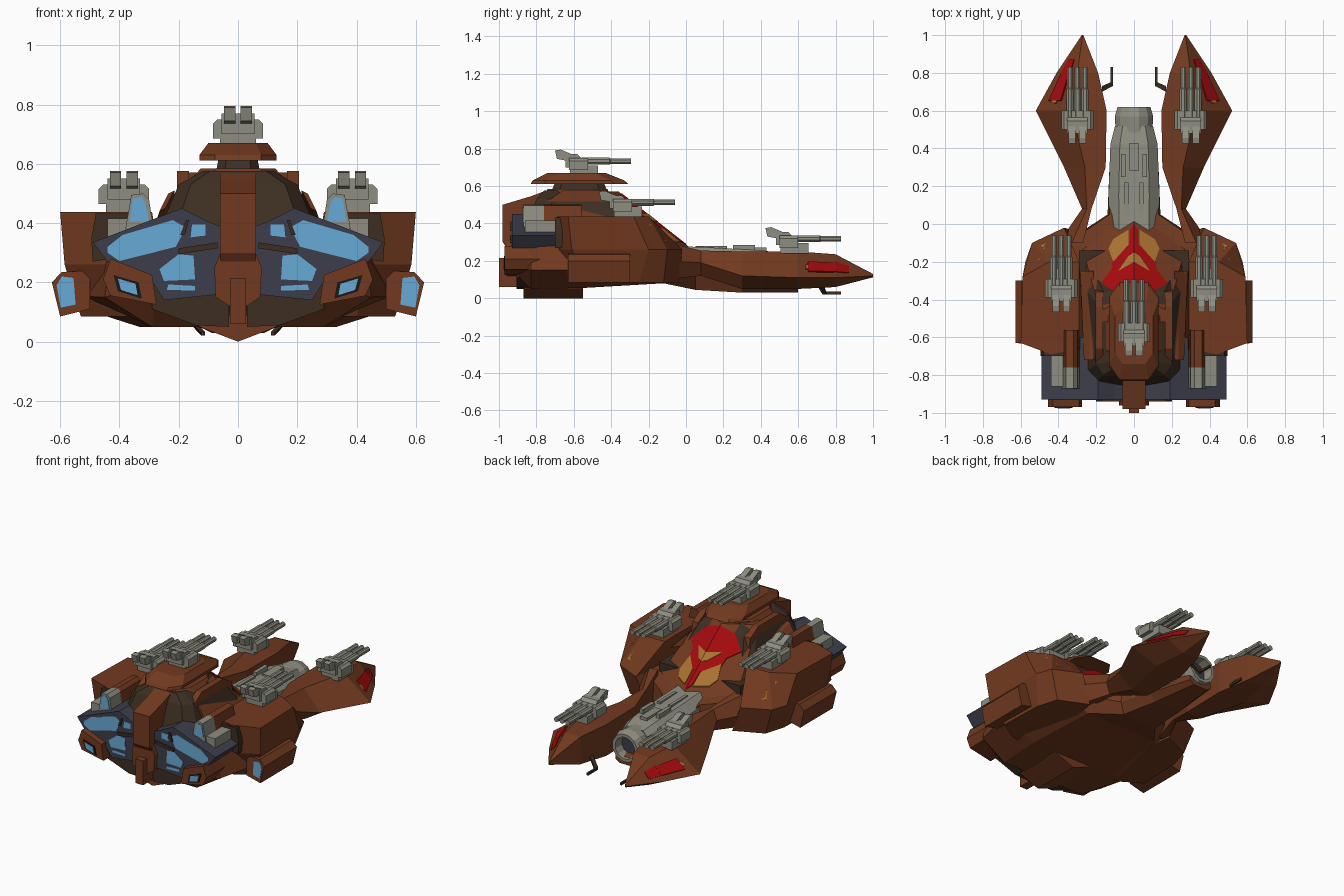
import bpy, bmesh, math
from mathutils import Vector

if "Cube" in bpy.data.objects:
    bpy.data.objects.remove(bpy.data.objects["Cube"])


def material(name, rgb):
    m = bpy.data.materials.new(name)
    m.diffuse_color = (*rgb, 1)
    m.use_nodes = True
    m.node_tree.nodes["Principled BSDF"].inputs["Base Color"].default_value = m.diffuse_color
    return m


BROWN = material("rust brown", (0.168, 0.042, 0.014))
DARK = material("dark brown", (0.046, 0.027, 0.016))
GREY = material("warm grey", (0.27, 0.27, 0.22))
SLATE = material("slate", (0.048, 0.048, 0.072))
BLUE = material("light blue", (0.14, 0.40, 0.68))
RED = material("red", (0.37, 0.003, 0.004))
OCHRE = material("ochre", (0.40, 0.17, 0.03))
BLACK = material("black", (0.01, 0.009, 0.008))


def loft(name, solids, mat, mirror=False):
    """Each solid is a list of rings of 3D points, skinned and capped."""
    bm = bmesh.new()
    for rings in solids:
        for s in ((1, -1) if mirror else (1,)):
            vs = [[bm.verts.new((s * p[0], p[1], p[2])) for p in r] for r in rings]
            n = len(vs[0])
            for a, b in zip(vs, vs[1:]):
                for i in range(n):
                    j = (i + 1) % n
                    bm.faces.new((a[i], a[j], b[j], b[i]))
            bm.faces.new(vs[0])
            bm.faces.new(vs[-1])
    bmesh.ops.recalc_face_normals(bm, faces=bm.faces)
    me = bpy.data.meshes.new(name)
    bm.to_mesh(me)
    bm.free()
    me.materials.append(mat)
    ob = bpy.data.objects.new(name, me)
    bpy.context.collection.objects.link(ob)
    return ob


def rings_y(pts, y0, y1):          # (x, z) outline pushed along y
    return [[(x, y, z) for x, z in pts] for y in (y0, y1)]


def rings_x(pts, x0, x1):          # (y, z) outline pushed along x
    return [[(x, y, z) for y, z in pts] for x in (x0, x1)]


def box(x0, x1, y0, y1, z0, z1):
    return rings_y([(x0, z0), (x1, z0), (x1, z1), (x0, z1)], y0, y1)


def lathe_y(x, z, prof, n):        # (radius, y) profile around a y axis
    return [[(x + r * math.cos(2 * math.pi * (i + .5) / n), y,
              z + r * math.sin(2 * math.pi * (i + .5) / n)) for i in range(n)] for r, y in prof]


def both(half, y):                 # mirrored section from the right half
    return [(x, y, z) for x, z in half] + [(-x, y, z) for x, z in reversed(half)]


def plate(c):                      # thin plate over four corners
    c = [Vector(p) for p in c]
    n = (c[2] - c[0]).cross(c[3] - c[1]).normalized() * .0045
    return [[p - n for p in c], [p + n for p in c]]


def patch(a, b, c, d, u0, u1, v0, v1):   # plate on part of a four-sided face
    a, b, c, d = map(Vector, (a, b, c, d))
    f = lambda u, v: a.lerp(b, u).lerp(d.lerp(c, u), v)
    return plate([f(u0, v0), f(u1, v0), f(u1, v1), f(u0, v1)])


# --- lower hull, keel and dark core ---
belly = [(-.90, .38, .36, .28, .26, .12), (-.83, .43, .45, .29, .30, .05), (-.55, .45, .52, .30, .30, .055),
         (-.12, .38, .40, .25, .27, .08), (.05, .13, .14, .12, .24, .045), (.3, .12, .13, .09, .15, .03),
         (.6, .08, .08, .05, .08, .03)]
loft("lower_hull", [[both([(t, zt), (m, .4 * zt + .6 * zb), (b, zb)], y) for y, t, m, b, zt, zb in belly]], BROWN)
loft("keel", [[[(-.16, y, .09), (-.13, y, .05), (0, y, 0), (.13, y, .05), (.16, y, .09)] for y in (-.87, -.55)]], BROWN)
loft("hull_core", [box(-.29, .29, -.88, -.14, .15, .33)], DARK)
loft("rear_panel", [rings_y([(.03, .05), (.14, .055), (.29, .11), (.29, .28), (.03, .28)], -.905, -.80)], DARK, True)


# --- tower: dark upper hull, neck and overhanging cap ---
def plan(hw, y0, y1, z, c=.4):     # octagonal plan ring
    k = hw * (1 - c)
    e = hw * c * 1.4
    return [(-k, y0, z), (k, y0, z), (hw, y0 + e, z), (hw, y1 - e, z),
            (k, y1, z), (-k, y1, z), (-hw, y1 - e, z), (-hw, y0 + e, z)]


loft("upper_hull", [[plan(.29, -.88, -.22, .32, .2), plan(.20, -.80, -.36, .53, .2),
                     plan(.12, -.76, -.42, .575, .2)]], DARK)
loft("tower_shoulder", [[plan(.17, -.76, -.40, .535), plan(.125, -.74, -.42, .585)]], BROWN)
loft("tower_neck", [[plan(.075, -.72, -.42, .57), plan(.065, -.70, -.44, .62)]], DARK)
loft("tower_cap", [[plan(.13, -.83, -.31, .612), plan(.13, -.82, -.33, .63), plan(.10, -.74, -.43, .67)]], BROWN)
loft("tower_fins", [rings_x([(-.80, .40), (-.74, .52), (-.66, .575), (-.44, .575), (-.36, .53), (-.34, .44)],
                            .165, .205)], BROWN, True)
loft("tower_side_ribs", [[[(x, -.72, z), (x + .03, -.72, z - .06), (x + .05, -.25, z - .12), (x, -.25, z - .1)]
                          for x, z in ((.215, .51), (.235, .50))]], BROWN, True)

# --- rear spine ---
loft("rear_spine", [rings_x([(-.96, .27), (-.98, .30), (-.98, .50), (-.83, .545), (-.75, .575), (-.58, .575),
                             (-.58, .27)], -.06, .06)], BROWN)
loft("spine_foot", [rings_y([(-.055, .31), (.055, .31), (.08, .25), (.075, .15), (.03, .12), (-.03, .12),
                             (-.075, .15), (-.08, .25)], -.96, -.8),
                    box(-.027, .027, -1.0, -.9, .06, .215)], BROWN)

# --- pointed glacis with red and ochre paint ---
loft("glacis", [[[(0, .06, .24), (.28, -.10, .24), (.30, -.5, .24), (0, -.5, .24)],
                 [(0, -.36, .57), (.18, -.463, .57), (.18, -.52, .57), (0, -.52, .57)]]], BROWN, True)
slope = lambda x, y: .24 + .786 * (.06 - .571 * x - y)


def paint(pts, lift=.004):
    return [[(x, y, slope(x, y) + d) for x, y in pts] for d in (-.002, lift)]


loft("glacis_red", [paint([(0, .0), (.02, -.03), (.025, -.11), (.11, -.15), (.12, -.24), (.175, -.31), (.185, -.375),
                           (.0, -.345)])], RED, True)
loft("glacis_ochre", [paint([(.03, -.03), (.11, -.08), (.135, -.13), (.11, -.2), (.03, -.11)], .006),
                      paint([(0, -.15), (.03, -.17), (.085, -.25), (0, -.20)], .006)], OCHRE, True)

# --- wings ---
top = [(.29, -.66), (.44, -.69), (.60, -.63), (.59, -.28), (.45, -.2), (.29, -.2)]
mid = [(.26, -.70), (.44, -.69), (.585, -.61), (.575, -.2), (.54, -.1), (.37, -.02)]
low = [(.20, -.66), (.40, -.62), (.53, -.54), (.52, -.25), (.48, -.12), (.30, -.04)]
wing = [[(x, y, z) for x, y in r] for r, z in ((top, .438), (mid, .26), (low, .085))]
loft("wings", [wing], BROWN, True)
T, M = wing[0], wing[1]
loft("wing_rear_vents", [rings_y([(.30, .30), (.49, .27), (.495, .345), (.48, .432), (.30, .432)], -.70, -.66)],
     DARK, True)
loft("wing_ochre", [patch(T[5], T[4], M[4], M[5], .45, .85, .2, .75),
                    patch(T[4], T[3], M[3], M[4], .2, .45, .25, .7),
                    patch(T[4], T[3], M[3], M[4], .65, .8, .4, .65)], OCHRE, True)
pod = [(.50, .24), (.595, .235), (.628, .20), (.60, .085), (.50, .11)]
loft("wing_pods", [rings_y(pod, -.63, -.30)], BROWN, True)
loft("wing_pod_windows", [rings_y([(.555, .215), (.595, .22), (.612, .19), (.598, .115), (.548, .125)],
                                  -.633, -.626)], BLUE, True)

# --- engine blocks at the rear ---
loft("engine_frames", [rings_y([(.06, .16), (.06, .39), (.10, .405), (.19, .45), (.49, .335), (.44, .27), (.30, .22),
                                (.25, .14)], -.93, -.6)], SLATE, True)
panes = [[(.44, .30), (.44, .32), (.39, .36), (.22, .41), (.175, .385), (.21, .32), (.40, .272)],
         [(.11, .358), (.11, .395), (.155, .395), (.16, .352)],
         [(.145, .21), (.15, .29), (.20, .295), (.265, .245), (.25, .205)],
         [(.145, .172), (.145, .188), (.235, .193), (.24, .175)]]
loft("engine_windows", [rings_y(p, -.933, -.928) for p in panes], BLUE, True)
strips = [[(.18, .36), (.165, .41), (.175, .41), (.195, .36)], [(.07, .315), (.07, .335), (.20, .315), (.20, .295)]]
loft("engine_dividers", [rings_y(p, -.94, -.928) for p in strips], DARK, True)
loft("engine_lower_pods", [rings_y([(.455, .21), (.43, .28), (.29, .225), (.275, .125), (.43, .155)], -.97, -.6)],
     BROWN, True)
win = [(.42, .225), (.335, .20), (.325, .145), (.405, .17)]
loft("pod_window_frames", [rings_y(win, -.974, -.967)], BLACK, True)
cx, cz = .371, .185
loft("pod_windows", [rings_y([(cx + .7 * (x - cx), cz + .7 * (z - cz)) for x, z in win], -.977, -.971)], BLUE, True)
nac = [(.285, .38), (.30, .48), (.32, .50), (.36, .495), (.38, .38)]
loft("engine_nacelles", [rings_y(nac, -.87, -.76), box(.375, .44, -.86, -.64, .33, .415)], GREY, True)
loft("nacelle_covers", [rings_y(nac, -.77, -.56)], BROWN, True)
loft("nacelle_windows", [rings_y([(.30, .405), (.312, .47), (.325, .488), (.354, .483), (.366, .405)],
                                 -.874, -.868)], BLUE, True)

# --- nose cannon ---
nose = [(-.06, .13, .28, .10), (.15, .135, .27, .06), (.42, .125, .255, .05), (.52, .10, .235, .06)]
loft("nose_body", [[both([(.6 * w, zt), (w, zt - .05), (w, zb + .05), (.6 * w, zb)], y) for y, w, zt, zb in nose]], GREY)
loft("nose_muzzle", [lathe_y(0, .145, [(.10, .48), (.105, .57), (.09, .62), (.07, .62), (.065, .55)], 12)], GREY)
loft("nose_bore", [lathe_y(0, .145, [(.066, .552), (.066, .558)], 12)], SLATE)
loft("nose_details", [box(.045, .07, .25, .37, .25, .285), box(.03, .05, .05, .22, .26, .28)], GREY, True)
loft("nose_hatch", [box(-.025, .025, .28, .43, .24, .272)], GREY)

# --- front prongs: y, inner x, ridge x, outer x, top z, outer z, bottom z ---
stations = [(-.10, .27, .33, .40, .30, .20, .10), (.08, .225, .25, .275, .255, .19, .12),
            (.30, .15, .26, .37, .25, .12, .05), (.60, .145, .33, .52, .25, .11, .05),
            (.80, .19, .30, .41, .235, .11, .06), (1.0, .268, .272, .277, .13, .12, .112)]
loft("prongs", [[[(xi, y, zt), (xr, y, zt), (xo, y, zo), (.5 * (xi + xo), y, zb), (xi, y, zb)]
                 for y, xi, xr, xo, zt, zo, zb in stations]], BROWN, True)
edge = lambda s: ((s[2], s[0], s[4]), (s[3], s[0], s[5]))
a, b, c = (edge(s) for s in stations[3:])
loft("prong_red", [patch(a[0], a[1], b[1], b[0], .38, .76, .26, 1),
                   patch(b[0], b[1], c[1], c[0], .33, .76, 0, .35)], RED, True)
loft("prong_ochre", [patch(a[0], a[1], b[1], b[0], .5, .66, .2, .26)], OCHRE, True)
loft("antennae", [box(.112, .124, .73, .83, .02, .035),
                  [[(.112, .73, .02), (.124, .75, .02), (.124, .75, .035), (.112, .73, .035)],
                   [(.17, .70, .07), (.17, .73, .07), (.17, .73, .09), (.17, .70, .09)]]], DARK, True)


# --- gun turrets ---
def turret(name, x, y, z, mirror):
    cheek = [(-.085, .015), (.085, .015), (.085, .065), (.07, .08), (-.07, .08), (-.085, .065)]
    parts = [rings_y([(x + u, z + v) for u, v in cheek], y - .065, y + .035),
             box(x - .06, x + .06, y - .06, y + .09, z - .015, z + .04),
             rings_x([(y - .085, z + .03), (y - .085, z + .10), (y - .02, z + .10), (y + .0, z + .08),
                      (y + .0, z + .03)], x - .055, x + .055)]
    for u in (-.028, .028):        # rear loaders
        parts.append(rings_x([(y - .13, z + .075), (y - .14, z + .12), (y - .11, z + .125), (y - .05, z + .10),
                              (y - .05, z + .06)], x + u - .019, x + u + .019))
    for u in (-.04, 0, .04):       # stepped barrels
        parts.append(lathe_y(x + u, z + .063, [(.020, y), (.020, y + .15), (.016, y + .155), (.016, y + .265)], 8))
    loft(name, parts, GREY, mirror)


turret("tower_turret", 0, -.56, .67, False)
turret("wing_turrets", .385, -.325, .45, True)
turret("prong_turrets", .30, .565, .255, True)
